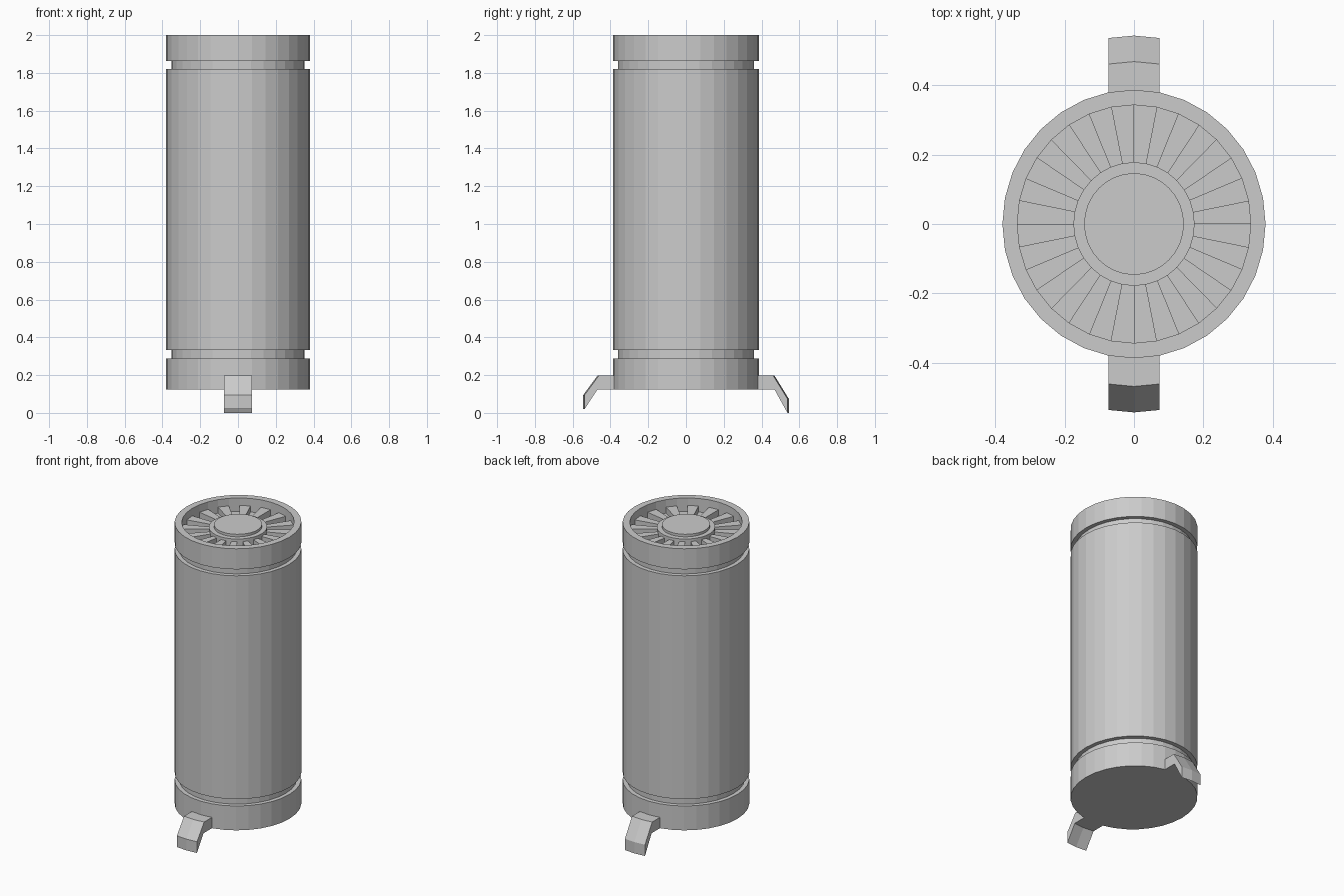
import bpy, bmesh
from math import sin, cos, tau

if "Cube" in bpy.data.objects:
    bpy.data.objects.remove(bpy.data.objects["Cube"])

SIDES = 32
Y_STRETCH = 1.02


def finish(name, bm):
    bmesh.ops.recalc_face_normals(bm, faces=bm.faces[:])
    mesh = bpy.data.meshes.new(name)
    bm.to_mesh(mesh)
    bm.free()
    obj = bpy.data.objects.new(name, mesh)
    bpy.context.collection.objects.link(obj)
    return obj


def polar(r, step, z):
    a = tau * step / SIDES
    return (r * cos(a), r * sin(a) * Y_STRETCH, z)


def loft(bm, rings, cyclic_caps=True):
    """Bridge closed rings of points and cap both ends."""
    vs = [[bm.verts.new(p) for p in ring] for ring in rings]
    n = len(vs[0])
    for a, b in zip(vs, vs[1:]):
        for i in range(n):
            j = (i + 1) % n
            bm.faces.new((a[i], a[j], b[j], b[i]))
    bm.faces.new(vs[0])
    bm.faces.new(vs[-1])


def lathe(name, profile):
    bm = bmesh.new()
    loft(bm, [[polar(r, i, z) for i in range(SIDES)] for r, z in profile])
    return finish(name, bm)


# Canister shell with two grooves and a recessed top
lathe("canister_body", [
    (0.38, 0.125), (0.38, 0.287), (0.353, 0.287), (0.353, 0.333),
    (0.38, 0.333), (0.38, 1.82), (0.353, 1.82), (0.353, 1.863),
    (0.38, 1.863), (0.38, 2.0), (0.337, 2.0), (0.337, 1.91)])

# Stepped hub in the middle of the recess
lathe("vent_hub", [(0.175, 1.905), (0.175, 1.968), (0.144, 1.968), (0.144, 1.985)])

# Radial vent blades, one on every second segment
bm = bmesh.new()
for k in range(0, SIDES, 2):
    loft(bm, [[polar(0.174, k, z), polar(0.337, k, z),
               polar(0.337, k + 1, z), polar(0.174, k + 1, z)]
              for z in (1.905, 1.95)])
finish("vent_blades", bm)


# Bent feet, each with a shallow ridge following the shell facets
def foot(name, side, drop):
    profile = [(0.37, 0.197), (0.462, 0.197), (0.537, 0.095 - drop),
               (0.537, 0.02 - drop), (0.468, 0.125), (0.37, 0.125)]
    bm = bmesh.new()
    loft(bm, [[(x, side * (y + bulge), z) for y, z in profile]
              for x, bulge in ((-0.074, 0), (0, 0.007), (0.074, 0))])
    finish(name, bm)


foot("front_foot", -1, 0.0)
foot("back_foot", 1, 0.02)
